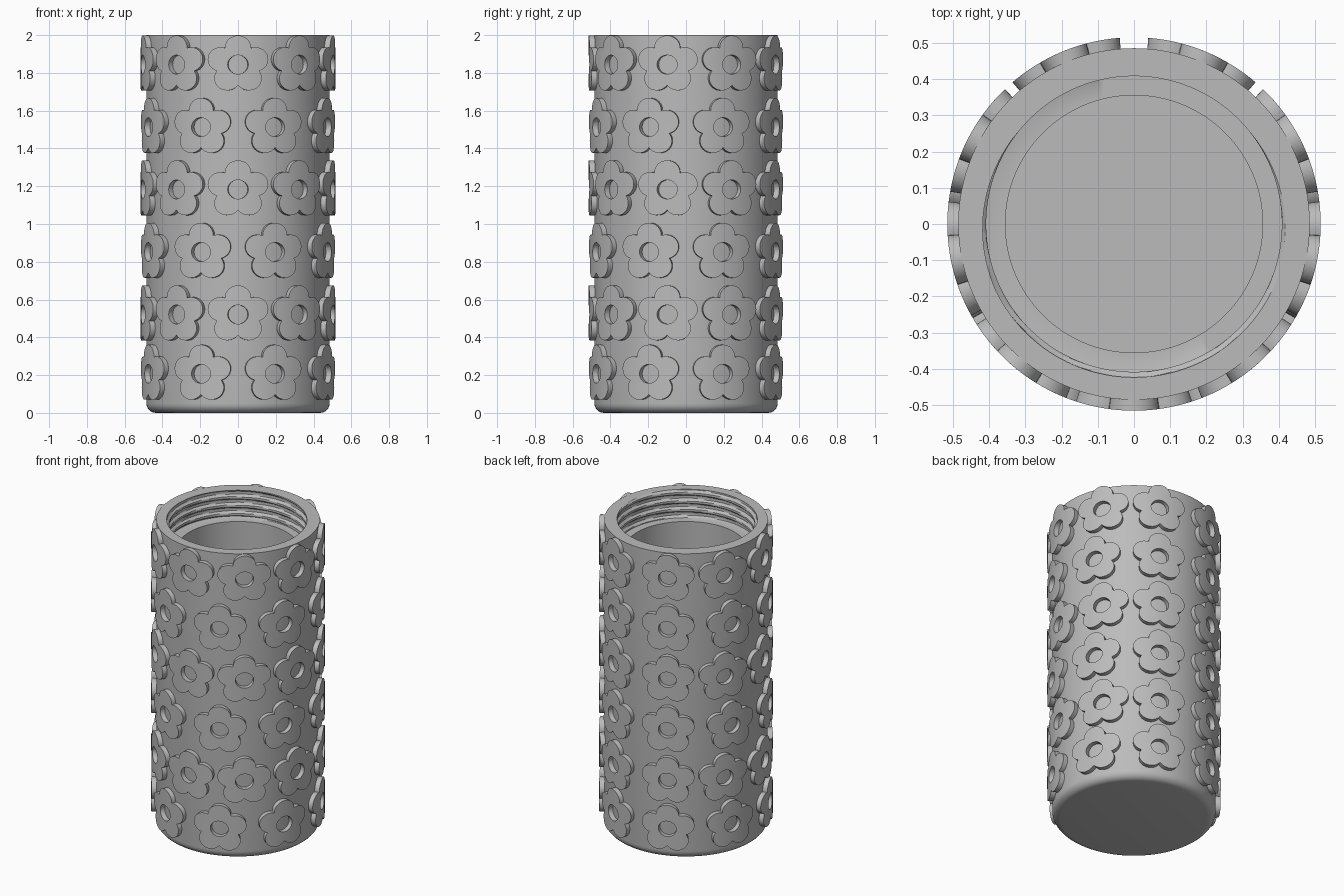
import bpy, bmesh
from math import sin, cos, pi, sqrt, radians

if "Cube" in bpy.data.objects:
    bpy.data.objects.remove(bpy.data.objects["Cube"], do_unlink=True)

grey = bpy.data.materials.new("plain grey")
grey.use_nodes = True
grey.diffuse_color = (0.5, 0.5, 0.5, 1)
grey.node_tree.nodes["Principled BSDF"].inputs["Base Color"].default_value = (0.5, 0.5, 0.5, 1)

BODY_R, FLOWER_R = 0.485, 0.515
MOUTH_R, CAVITY_R, LEDGE_Z, FLOOR_Z = 0.408, 0.355, 1.82, 0.12


def finish(bm, name):
    bmesh.ops.recalc_face_normals(bm, faces=bm.faces)
    mesh = bpy.data.meshes.new(name)
    bm.to_mesh(mesh)
    bm.free()
    mesh.materials.append(grey)
    obj = bpy.data.objects.new(name, mesh)
    bpy.context.collection.objects.link(obj)
    bpy.ops.object.select_all(action='DESELECT')
    obj.select_set(True)
    bpy.context.view_layer.objects.active = obj
    bpy.ops.object.shade_smooth_by_angle(angle=radians(30))
    return obj


def bridge(bm, a, b):
    n = len(a)
    for i in range(n):
        j = (i + 1) % n
        bm.faces.new((a[i], a[j], b[j], b[i]))


# Hollow body: rounded base, plain wall, threaded neck, ledge and cavity
def thread_radius(z, angle, pitch=0.055, depth=0.015):
    u = (z - 2) / pitch - (angle + pi / 2) / (2 * pi)
    u -= round(u)
    return MOUTH_R + depth * min(1, max(0, (0.36 - abs(u)) / 0.18))


def make_body(segments=128, thread_rings=40, fillet=0.05):
    bm = bmesh.new()
    angles = [2 * pi * i / segments for i in range(segments)]

    def ring(radius, z):
        return [bm.verts.new(((r := radius(a) if callable(radius) else radius) * cos(a),
                              r * sin(a), z)) for a in angles]

    rings = []
    for k in range(7):
        t = pi / 2 * k / 6
        rings.append(ring(BODY_R - fillet + fillet * sin(t), fillet - fillet * cos(t)))
    rings.append(ring(BODY_R, 2))
    for k in range(thread_rings):
        z = 2 - (2 - LEDGE_Z) * k / thread_rings
        rings.append(ring(lambda a: thread_radius(z, a), z))
    rings.append(ring(MOUTH_R, LEDGE_Z))
    rings.append(ring(CAVITY_R, LEDGE_Z))
    rings.append(ring(CAVITY_R, FLOOR_Z))
    for a, b in zip(rings, rings[1:]):
        bridge(bm, a, b)
    bm.faces.new(rings[0])
    bm.faces.new(rings[-1])
    return finish(bm, "container_body")


# Raised five-petal flower with a round centre hole, wrapped on the wall
def petal_outline(t, offset=0.09, radius=0.064):
    step = 2 * pi / 5
    phi = t - step * round(t / step)
    return offset * cos(phi) + sqrt(radius ** 2 - (offset * sin(phi)) ** 2)


def add_flower(bm, turn, height, hole=0.05, stretch=1.09, samples=80, bands=5):
    def ring(f, depth):
        verts = []
        for i in range(samples):
            t = 2 * pi * i / samples
            r = hole + (petal_outline(t) - hole) * f
            a = turn + r * sin(t) * stretch / FLOWER_R
            verts.append(bm.verts.new((depth * sin(a), -depth * cos(a), height + r * cos(t))))
        return verts

    rings = [ring(0, BODY_R - 0.006)]
    rings += [ring(k / bands, FLOWER_R) for k in range(bands + 1)]
    rings.append(ring(1, BODY_R - 0.006))
    for a, b in zip(rings, rings[1:]):
        bridge(bm, a, b)


def make_flower_row(number, height):
    # Rows alternate eight and nine flowers, leaving a seam at the back
    count = 8 + number % 2
    bm = bmesh.new()
    for i in range(count):
        add_flower(bm, radians(-157.5 + 315 * i / (count - 1)), height)
    return finish(bm, f"flower_row_{number + 1}")


make_body()
for number, height in enumerate((0.207, 0.521, 0.852, 1.183, 1.513, 1.844)):
    make_flower_row(number, height)
